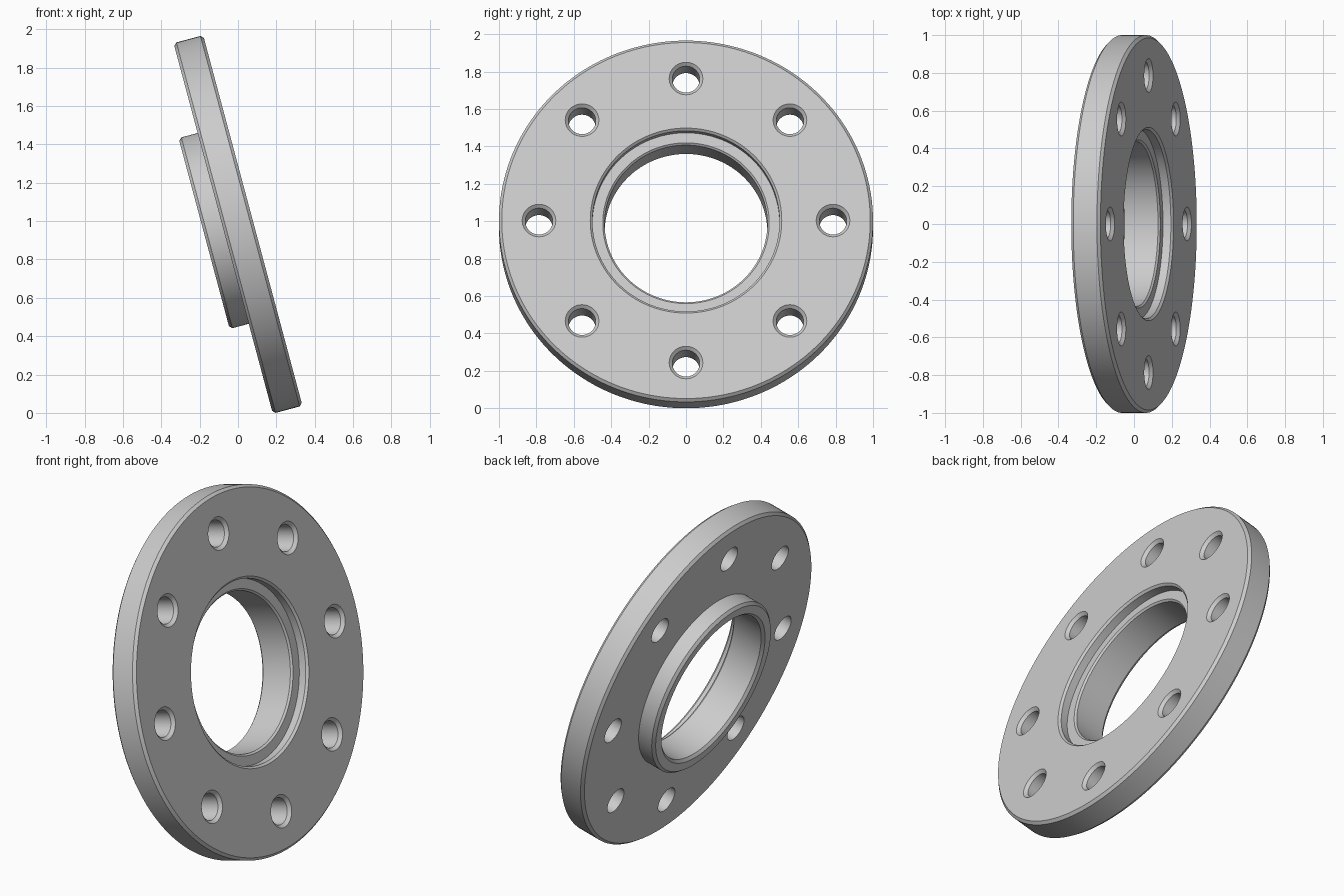
import bpy
import bmesh
from math import cos, sin, pi, radians

if "Cube" in bpy.data.objects:
    bpy.data.objects.remove(bpy.data.objects["Cube"])

TILT = radians(15)
HALF = 0.08          # half the plate thickness
EDGE = 0.015         # chamfer on outer edges
BACK = -0.183        # rear face of the hub
BOLT_CIRCLE = 0.786
BOLTS = 8

steel = bpy.data.materials.new("grey steel")
steel.use_nodes = True
steel.diffuse_color = (0.6, 0.6, 0.6, 1)
steel.node_tree.nodes["Principled BSDF"].inputs["Base Color"].default_value = (0.6, 0.6, 0.6, 1)


def lathe(bm, profile, sides, cx=0, cy=0, capped=False):
    """Turn (radius, height) points around a vertical axis at cx, cy."""
    rings = [[bm.verts.new((cx + r * cos(2 * pi * i / sides), cy + r * sin(2 * pi * i / sides), z))
              for i in range(sides)] for r, z in profile]
    pairs = list(zip(rings, rings[1:]))
    if capped:
        bm.faces.new(rings[0])
        bm.faces.new(rings[-1])
    else:
        pairs.append((rings[-1], rings[0]))
    for a, b in pairs:
        for i in range(sides):
            j = (i + 1) % sides
            bm.faces.new((a[i], a[j], b[j], b[i]))


def make_object(name, bm):
    bmesh.ops.recalc_face_normals(bm, faces=bm.faces)
    mesh = bpy.data.meshes.new(name)
    bm.to_mesh(mesh)
    bm.free()
    mesh.materials.append(steel)
    obj = bpy.data.objects.new(name, mesh)
    bpy.context.collection.objects.link(obj)
    return obj


# Flange body: plate, rear hub, stepped bore and chamfers in one section
section = [
    (1 - EDGE, HALF), (1, HALF - EDGE), (1, EDGE - HALF), (1 - EDGE, -HALF),
    (0.515, -HALF), (0.515, BACK + EDGE), (0.515 - EDGE, BACK),
    (0.45, BACK), (0.435, BACK + EDGE),
    (0.435, 0.015), (0.445, 0.025),
    (0.5, 0.025), (0.5, HALF - 0.012), (0.512, HALF),
]
bm = bmesh.new()
lathe(bm, section, 160)
flange = make_object("flange", bm)

# Bolt holes, chamfered on the front face only
hole = [(0.073, -0.15), (0.073, HALF - 0.017), (0.09, HALF), (0.09, 0.12)]
bm = bmesh.new()
for k in range(BOLTS):
    a = 2 * pi * k / BOLTS
    lathe(bm, hole, 48, BOLT_CIRCLE * cos(a), BOLT_CIRCLE * sin(a), capped=True)
cutter = make_object("bolt_hole_cutter", bm)
cutter.hide_render = True

cut = flange.modifiers.new("bolt_holes", 'BOOLEAN')
cut.operation = 'DIFFERENCE'
cut.solver = 'EXACT'
cut.object = cutter

bpy.ops.object.select_all(action='DESELECT')
flange.select_set(True)
bpy.context.view_layer.objects.active = flange
bpy.ops.object.modifier_apply(modifier=cut.name)
bpy.data.objects.remove(cutter)
bpy.ops.object.shade_smooth_by_angle(angle=radians(30))

# Lean the part back and rest its rim on the ground
flange.rotation_euler = (0, pi / 2 - TILT, 0)
flange.location = (0, 0, cos(TILT) + (HALF - EDGE) * sin(TILT))
